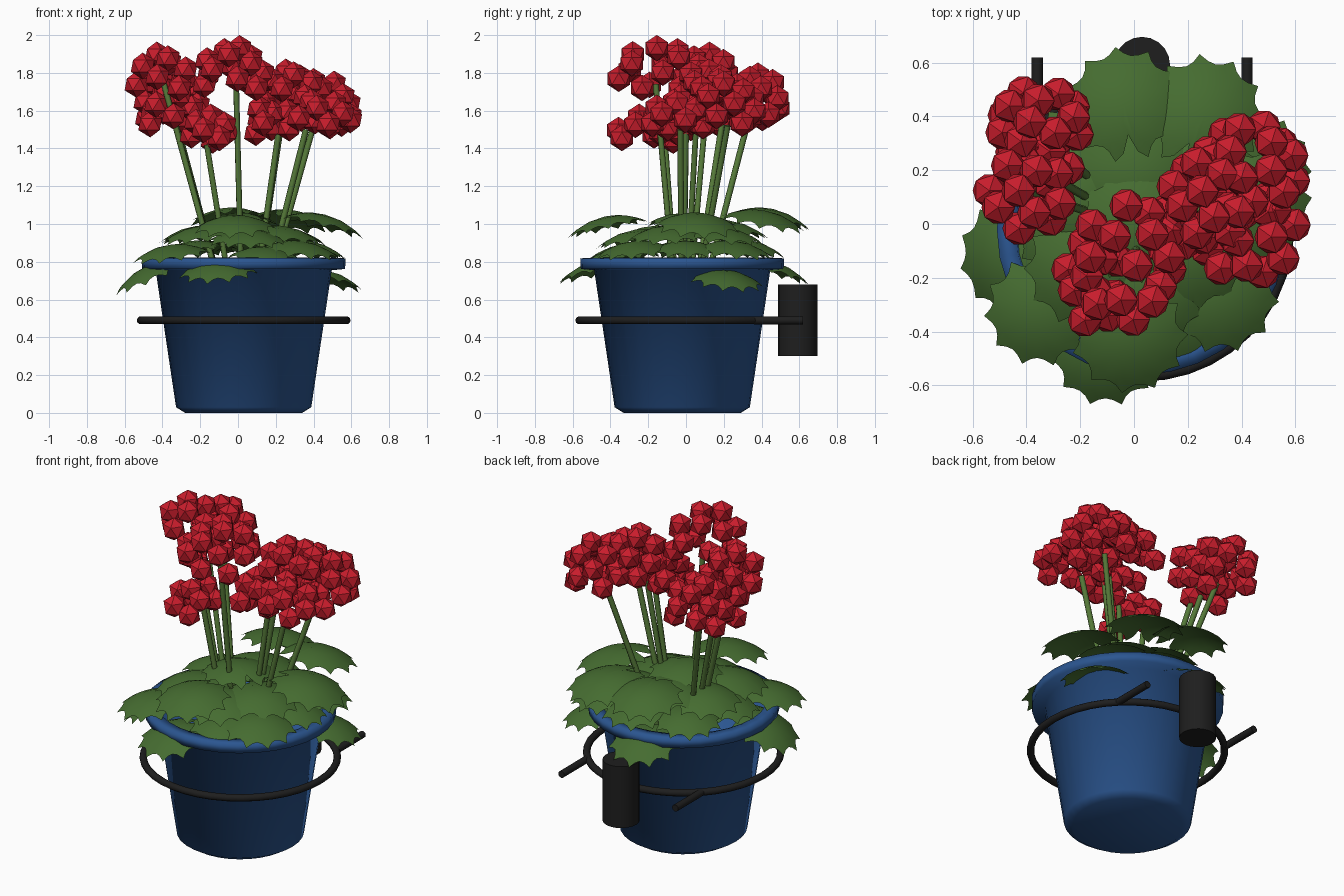
import bpy, bmesh, math
from mathutils import Matrix, Vector

if "Cube" in bpy.data.objects:
    bpy.data.objects.remove(bpy.data.objects["Cube"])

CX, CY = 0.03, -0.02          # pot axis


def material(name, rgb):
    m = bpy.data.materials.new(name)
    m.diffuse_color = (*rgb, 1)
    m.use_nodes = True
    m.node_tree.nodes["Principled BSDF"].inputs["Base Color"].default_value = m.diffuse_color
    return m


BLUE = material("blue_glaze", (0.024, 0.092, 0.28))
BLACK = material("black_iron", (0.013, 0.013, 0.013))
LEAF = material("leaf_green", (0.06, 0.15, 0.03))
STEM = material("stem_green", (0.09, 0.19, 0.04))
RED = material("bloom_red", (0.58, 0.012, 0.025))


def finish(bm, name, mat, smooth=None):
    me = bpy.data.meshes.new(name)
    bm.to_mesh(me)
    bm.free()
    ob = bpy.data.objects.new(name, me)
    bpy.context.collection.objects.link(ob)
    me.materials.append(mat)
    if smooth:
        bpy.ops.object.select_all(action='DESELECT')
        ob.select_set(True)
        bpy.context.view_layer.objects.active = ob
        bpy.ops.object.shade_smooth_by_angle(angle=math.radians(smooth))
    return ob


def lathe(name, profile, mat, steps=32):
    bm = bmesh.new()
    vs = [bm.verts.new((r, 0, z)) for r, z in profile]
    es = [bm.edges.new(p) for p in zip(vs, vs[1:])]
    bmesh.ops.spin(bm, geom=vs + es, cent=(0, 0, 0), axis=(0, 0, 1),
                   angle=2 * math.pi, steps=steps, use_duplicate=False)
    bmesh.ops.remove_doubles(bm, verts=bm.verts, dist=1e-4)
    bmesh.ops.recalc_face_normals(bm, faces=bm.faces)
    ob = finish(bm, name, mat, 120)
    ob.location = (CX, CY, 0)
    return ob


def rod(name, a, b, r, mat, sides):
    a, b = Vector(a), Vector(b)
    d = b - a
    bm = bmesh.new()
    bmesh.ops.create_cone(bm, cap_ends=True, segments=sides, radius1=r, radius2=r, depth=d.length,
                          matrix=Matrix.Translation((a + b) / 2) @ d.to_track_quat('Z', 'Y').to_matrix().to_4x4())
    return finish(bm, name, mat, 50)


# Hollow pot with a rounded foot and a thick rim
lathe("pot", [(0, 0), (0.31, 0), (0.358, 0.03), (0.466, 0.755), (0.537, 0.762),
              (0.54, 0.818), (0.47, 0.822), (0.33, 0.06), (0, 0.06)], BLUE)

# Iron holder: ring, two back prongs and the post
bpy.ops.mesh.primitive_torus_add(major_radius=0.545, minor_radius=0.021, major_segments=40,
                                 minor_segments=10, location=(CX, CY, 0.49))
ring = bpy.context.object
ring.name = "holder_ring"
ring.data.materials.append(BLACK)
bpy.ops.object.shade_smooth()
for side, tag in ((-1, "left"), (1, "right")):
    x = CX + side * 0.39
    rod("holder_prong_" + tag, (x, 0.36, 0.49), (x, 0.62, 0.49), 0.021, BLACK, 12)
rod("holder_post", (CX, 0.592, 0.30), (CX, 0.592, 0.68), 0.104, BLACK, 20)


def leaf(name, x, y, z, r, tilt):
    """Domed leaf with pointed lobes, scalloped between, drooping outward."""
    lobes, sub = 11, 4
    n = lobes * sub
    edge = (0.83, 0.87, 1.0, 0.87)
    bm = bmesh.new()
    centre = bm.verts.new((0, 0, 0))
    rings = []
    for level in (0.4, 0.72, 1.0):
        ring = []
        for i in range(n):
            a = -math.pi + i * 2 * math.pi / n
            rho = level * r * (edge[i % sub] if level == 1.0 else 1)
            if i == 0:
                rho *= 0.7
            ring.append(bm.verts.new((rho * math.cos(a), rho * math.sin(a), -0.33 * rho * rho / r)))
        rings.append(ring)
    for i in range(n):
        j = (i + 1) % n
        bm.faces.new((centre, rings[0][i], rings[0][j]))
        for p, q in zip(rings, rings[1:]):
            bm.faces.new((p[i], q[i], q[j], p[j]))
    az = math.atan2(y - CY, x - CX)
    bm.transform(Matrix.Translation((x, y, z)) @ Matrix.Rotation(az, 4, 'Z')
                 @ Matrix.Rotation(math.radians(tilt), 4, 'Y'))
    finish(bm, name, LEAF, 60)


# Foliage: centre x, y, z, radius, outward tilt
LEAVES = [
    (-0.04, 0.46, 1.08, 0.22, 12), (0.27, 0.42, 1.07, 0.23, 12), (0.46, 0.06, 1.05, 0.23, 14),
    (-0.02, -0.43, 1.04, 0.22, 12), (-0.11, -0.49, 0.80, 0.21, 14), (-0.48, -0.13, 0.78, 0.22, 25),
    (-0.36, -0.33, 0.89, 0.21, 10), (0.33, -0.27, 0.91, 0.22, 8), (0.0, 0.0, 1.06, 0.22, 2),
    (0.48, 0.22, 0.75, 0.20, 14), (-0.04, 0.47, 0.80, 0.21, 16), (0.36, 0.25, 0.91, 0.22, 8),
    (0.0, 0.22, 1.02, 0.23, 6), (0.24, -0.1, 0.99, 0.22, 8), (-0.22, 0.12, 0.99, 0.21, 8),
    (0.25, 0.2, 0.98, 0.22, 6), (-0.2, -0.17, 0.99, 0.22, 8), (0.05, -0.27, 0.97, 0.22, 8),
    (0.1, 0.32, 0.92, 0.22, 8), (-0.2, 0.27, 0.91, 0.20, 8), (-0.26, -0.02, 0.91, 0.2, 8),
    (0.14, -0.34, 0.88, 0.20, 6), (0.38, 0.0, 0.91, 0.2, 8),
]
for i, spec in enumerate(LEAVES):
    leaf(f"leaf_{i + 1}", *spec)


def umbel(name, c, rad, n):
    """Dome of faceted blooms spread evenly on a flattened sphere."""
    bm = bmesh.new()
    for i in range(n):
        h = 0.97 - 1.4 * i / (n - 1)
        s = math.sqrt(1 - h * h)
        a = i * 2.39996 + c[0] * 9
        p = (c[0] + rad[0] * s * math.cos(a), c[1] + rad[1] * s * math.sin(a), c[2] + rad[2] * h)
        bmesh.ops.create_icosphere(bm, subdivisions=1, radius=0.07, matrix=Matrix.Translation(p))
    finish(bm, name, RED)


# Flower heads: dome centre, dome radii, bloom count, stem top
HEADS = [
    ((-0.40, 0.11, 1.76), (0.14, 0.13, 0.14), 11, (-0.395, 0.12, 1.75)),
    ((-0.35, 0.38, 1.63), (0.15, 0.12, 0.16), 14, (-0.33, 0.33, 1.55)),
    ((-0.36, 0.20, 1.58), (0.12, 0.11, 0.12), 9, (-0.33, 0.19, 1.53)),
    ((-0.03, -0.14, 1.785), (0.16, 0.22, 0.15), 14, (-0.01, -0.16, 1.74)),
    ((-0.15, -0.21, 1.48), (0.10, 0.16, 0.09), 10, (-0.165, -0.11, 1.42)),
    ((0.43, 0.20, 1.60), (0.17, 0.17, 0.16), 18, (0.40, 0.22, 1.52)),
    ((0.28, 0.10, 1.67), (0.14, 0.15, 0.14), 14, (0.245, 0.06, 1.63)),
    ((0.42, -0.04, 1.55), (0.18, 0.15, 0.10), 14, (0.36, -0.03, 1.50)),
    ((0.14, -0.05, 1.53), (0.05, 0.12, 0.11), 7, (0.22, 0.0, 1.52)),
]
root = Vector((CX, CY, 0.2))
for i, (c, rad, n, top) in enumerate(HEADS):
    umbel(f"flower_head_{i + 1}", c, rad, n)
    rod(f"flower_stem_{i + 1}", root.lerp(Vector(top), 0.25), top, 0.016, STEM, 8)
